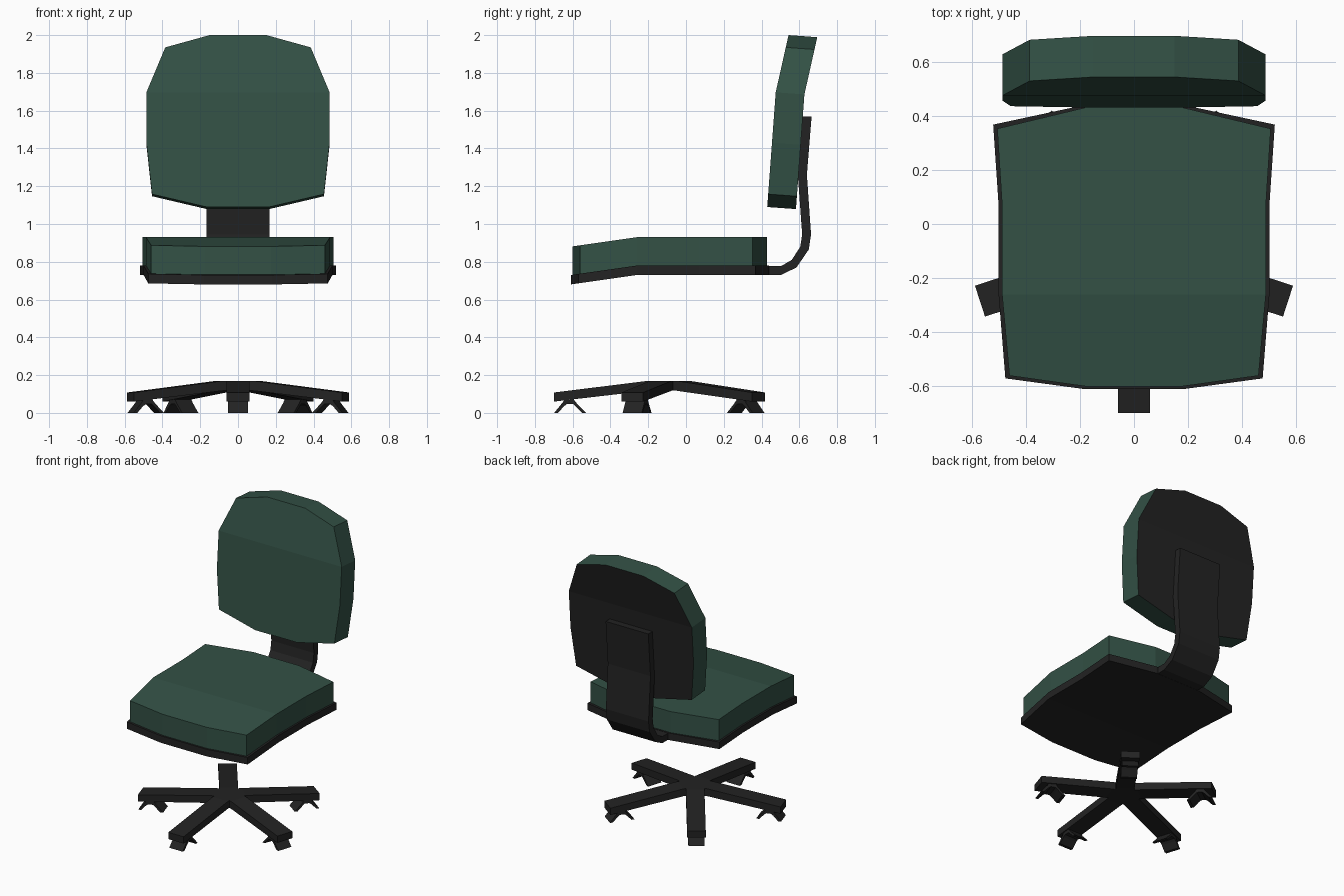
import bpy, bmesh, math
from mathutils import Matrix, Vector

if "Cube" in bpy.data.objects:
    bpy.data.objects.remove(bpy.data.objects["Cube"])


def material(name, rgb):
    m = bpy.data.materials.new(name)
    m.diffuse_color = (*rgb, 1)
    m.use_nodes = True
    m.node_tree.nodes["Principled BSDF"].inputs["Base Color"].default_value = m.diffuse_color
    return m


green = material("dark green fabric", (0.033, 0.082, 0.060))
black = material("black plastic", (0.0165, 0.0165, 0.0165))


def prism(points, offset):
    """Solid made by sweeping a 3D outline along an offset."""
    bm = bmesh.new()
    face = bm.faces.new([bm.verts.new(p) for p in points])
    new = bmesh.ops.extrude_face_region(bm, geom=[face], use_keep_orig=True)["geom"]
    bmesh.ops.translate(bm, vec=offset, verts=[v for v in new if isinstance(v, bmesh.types.BMVert)])
    bmesh.ops.recalc_face_normals(bm, faces=bm.faces[:])
    return bm


def crease(bm, co, no):
    """Cut a straight line of edges across the solid."""
    bmesh.ops.bisect_plane(bm, geom=bm.verts[:] + bm.edges[:] + bm.faces[:],
                           plane_co=co, plane_no=no, dist=1e-5)


def finish(name, bm, *mats):
    bmesh.ops.recalc_face_normals(bm, faces=bm.faces[:])
    me = bpy.data.meshes.new(name)
    bm.to_mesh(me)
    bm.free()
    for m in mats:
        me.materials.append(m)
    ob = bpy.data.objects.new(name, me)
    bpy.context.collection.objects.link(ob)
    return ob


def mirrored(half):
    return half + [(-x, y) for x, y in reversed(half)]


# Seat cushion and pan: outline in plan, front part bent downwards
def seat_slab(name, half, z0, z1, mat):
    bm = prism([(x, y, z0) for x, y in mirrored(half)], (0, 0, z1 - z0))
    crease(bm, (0, -0.26, 0), (0, 1, 0))
    for v in bm.verts:
        v.co.z += min(0, (v.co.y + 0.26) / 0.35 * 0.05)
    finish(name, bm, mat)


seat_slab("seat_pan", [(0.18, -0.61), (0.475, -0.57), (0.50, -0.26), (0.50, 0.07),
                       (0.52, 0.367), (0.18, 0.44)], 0.73, 0.78, black)
seat_slab("seat_cushion", [(0.175, -0.60), (0.46, -0.56), (0.487, -0.26), (0.487, 0.07),
                           (0.505, 0.352), (0.18, 0.43)], 0.78, 0.93, green)

# Backrest: front outline, leaning back, with a sharper lean at the top
half = [(0.165, 1.09), (0.455, 1.158), (0.485, 1.43), (0.485, 1.697), (0.385, 1.935), (0.15, 2.0)]
bm = prism([(x, 0, z) for x, z in mirrored(half)], (0, 0.152, -0.011))
crease(bm, (0, 0, 1.697), (0, 0.011, 0.152))
for v in bm.verts:
    z = v.co.z + (0.011 if v.co.y > 0.1 else 0)
    v.co.y += 0.43 + (z - 1.09) * 0.074 + max(0, z - 1.697) * 0.15
bm.normal_update()
for f in bm.faces:
    f.material_index = 1 if f.normal.y > 0.8 else 0   # black rear panel
finish("backrest", bm, green, black)

# Bent support strip joining the seat to the backrest
outer = [(0.38, 0.731), (0.505, 0.731), (0.585, 0.77), (0.65, 0.865),
         (0.662, 0.945), (0.64, 1.26), (0.665, 1.57)]
inner = [(0.38, 0.778), (0.505, 0.778), (0.56, 0.81), (0.605, 0.88),
         (0.615, 0.945), (0.592, 1.26), (0.612, 1.57)]
finish("back_support", prism([(-0.168, y, z) for y, z in outer + inner[::-1]], (0.336, 0, 0)), black)

# Five-armed base with an arched foot below each arm end
arm = [(0, 0.17), (0.1, 0.17), (0.598, 0.108), (0.598, 0.06), (0.1, 0.118), (0, 0.118)]
arch = [(0.43, 0), (0.478, 0.05), (0.495, 0.072), (0.545, 0.066), (0.557, 0.05), (0.598, 0),
        (0.578, 0), (0.545, 0.036), (0.53, 0.047), (0.498, 0.047), (0.485, 0.036), (0.45, 0)]
for i in range(5):
    place = Matrix.Translation((0, -0.1, 0)) @ Matrix.Rotation(math.radians(-90 + 72 * i), 4, 'Z')
    for name, profile, w in (("base_arm", arm, 0.06), ("base_foot", arch, 0.053)):
        bm = prism([(r, -w, z) for r, z in profile], (0, 2 * w, 0))
        bm.transform(place)
        finish(f"{name}_{i + 1}", bm, black)
